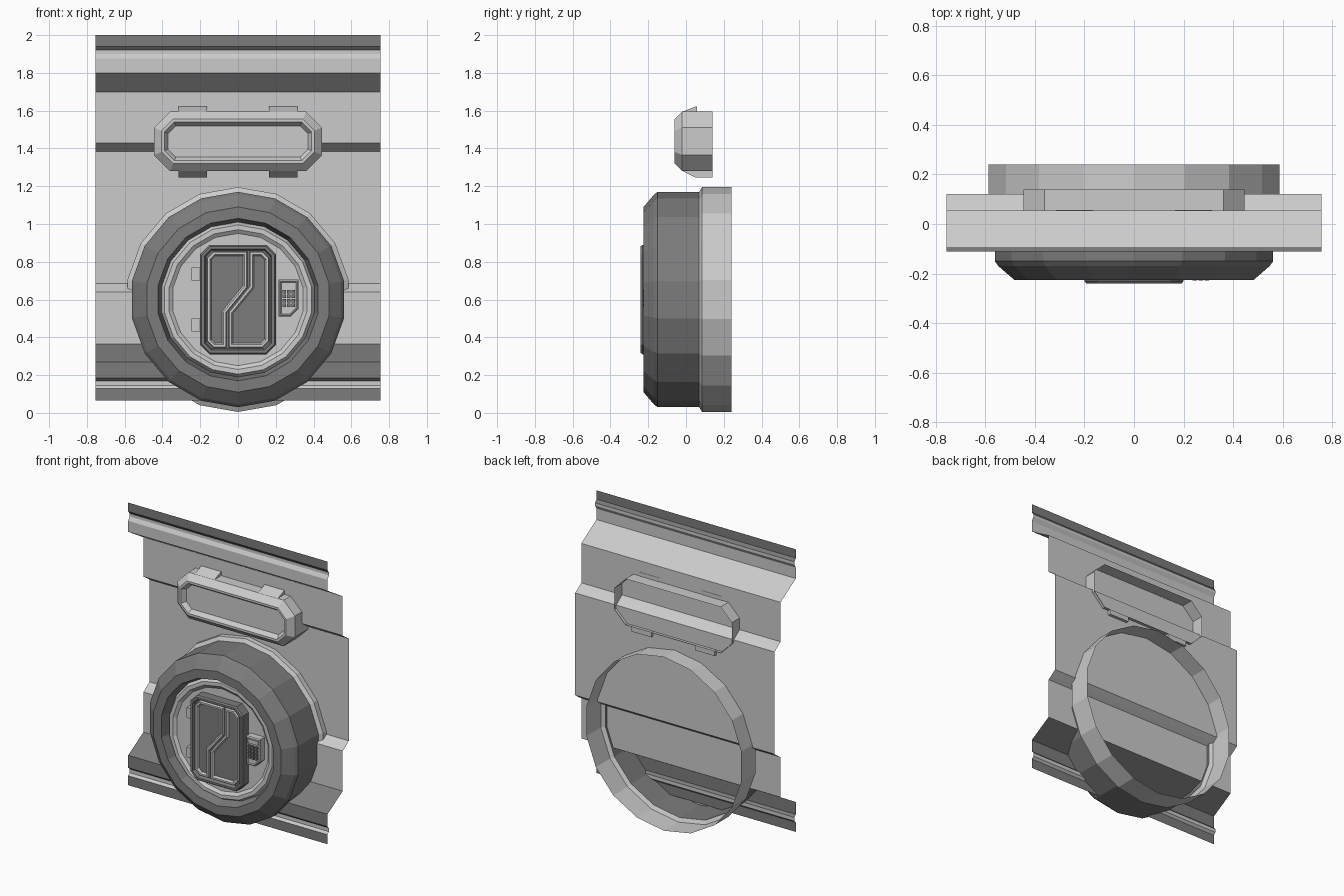
import bpy, bmesh, math
from mathutils import Vector

if "Cube" in bpy.data.objects:
    bpy.data.objects.remove(bpy.data.objects["Cube"])

# Grey tones
TONES = []
for tone_name, v in (("mid_grey", .56), ("dark_grey", .2), ("light_grey", .8)):
    m = bpy.data.materials.new(tone_name)
    m.diffuse_color = (v, v, v, 1)
    m.use_nodes = True
    m.node_tree.nodes["Principled BSDF"].inputs["Base Color"].default_value = m.diffuse_color
    TONES.append(m)
MID, DARK, LIGHT = range(3)


def make(name, verts, faces, tones=MID, fix=False):
    me = bpy.data.meshes.new(name)
    me.from_pydata(verts, [], faces)
    for m in TONES:
        me.materials.append(m)
    for i, p in enumerate(me.polygons):
        p.material_index = tones if isinstance(tones, int) else tones[i]
    if fix:
        bm = bmesh.new()
        bm.from_mesh(me)
        bmesh.ops.recalc_face_normals(bm, faces=bm.faces)
        bm.to_mesh(me)
        bm.free()
    ob = bpy.data.objects.new(name, me)
    bpy.context.collection.objects.link(ob)
    return ob


def inset(poly, d):
    # mitred inward offset of a counter-clockwise x-z outline
    out = []
    for i, p in enumerate(poly):
        p, a, b = Vector(p), Vector(poly[i - 1]), Vector(poly[(i + 1) % len(poly)])
        e1, e2 = (p - a).normalized(), (b - p).normalized()
        n1, n2 = Vector((-e1.y, e1.x)), Vector((-e2.y, e2.x))
        out.append(p + (n1 + n2) * d / (1 + n1.dot(n2)))
    return out


def stack(name, rings, tone=MID, cap_tone=None, cap=True):
    # rings: (outline, y) from back to front, bridged and closed at the last one
    n = len(rings[0][0])
    verts = [(p[0], y, p[1]) for poly, y in rings for p in poly]
    faces = [(r * n + i, r * n + (i + 1) % n, (r + 1) * n + (i + 1) % n, (r + 1) * n + i)
             for r in range(len(rings) - 1) for i in range(n)]
    tones = [tone] * len(faces)
    if cap:
        faces.append(tuple(range((len(rings) - 1) * n, len(rings) * n)))
        tones.append(tone if cap_tone is None else cap_tone)
    return make(name, verts, faces, tones)


def plate(name, poly, layers, tone=MID, cap_tone=None):
    return stack(name, [(inset(poly, d), y) for d, y in layers], tone, cap_tone)


def octagon(x0, x1, z0, z1, c):
    return [(x0 + c, z0), (x1 - c, z0), (x1, z0 + c), (x1, z1 - c),
            (x1 - c, z1), (x0 + c, z1), (x0, z1 - c), (x0, z0 + c)]


def box(name, x0, x1, z0, z1, back, front, tone=MID):
    return stack(name, [([(x0, z0), (x1, z0), (x1, z1), (x0, z1)], y) for y in (back, front)], tone)


def circle(r, n=18):
    return [(r * math.sin(-k * math.tau / n), 0.6 + r * math.cos(k * math.tau / n)) for k in range(n)]


def prism_x(name, prof, x0, x1):
    n = len(prof)
    verts = [(x, y, z) for x in (x0, x1) for y, z in prof]
    faces = [(i, (i + 1) % n, n + (i + 1) % n, n + i) for i in range(n)]
    faces += [tuple(range(n)), tuple(range(n, 2 * n))]
    return make(name, verts, faces, fix=True)


# Folded wall sheet with dark trim bands
prof = [(-.11, 2), (-.11, 1.94), (-.095, 1.92), (-.095, 1.9), (-.11, 1.875), (-.11, 1.8),
        (.055, 1.7), (.055, 1.43), (.085, 1.41), (.12, 1.385), (.12, .685), (.085, .66),
        (.055, .64), (.055, .365), (-.11, .27), (-.11, .185), (-.095, .17), (-.095, .145),
        (-.11, .13), (-.11, .065)]
make("wall_panel", [(x, y, z) for y, z in prof for x in (-.755, .755)],
     [(2 * i, 2 * i + 2, 2 * i + 3, 2 * i + 1) for i in range(len(prof) - 1)],
     [DARK if i in (0, 1, 13, 14, 15, 18) else MID for i in range(len(prof) - 1)])

# Round hatch: rear collar, heavy ring and recessed disc
stack("rear_collar", [(circle(r), y) for r, y in
                      ((.595, .24), (.595, .085), (.57, .07))], cap=False)
stack("hatch_ring", [(circle(r), y) for r, y in
                     ((.57, .07), (.57, -.15), (.555, -.17), (.49, -.225), (.43, -.225),
                      (.41, -.16))], DARK, cap=False)
stack("hatch_disc", [(circle(r), y) for r, y in
                     ((.41, -.16), (.395, -.185), (.37, -.185), (.35, -.17))])

# Door with two panels split by a zigzag seam
plate("door", octagon(-.2, .2, .31, .89, .05),
      [(0, -.165), (0, -.23), (.008, -.24), (.022, -.24), (.03, -.217)], DARK)
left = [(-.13, .345), (-.06, .345), (-.06, .53), (.05, .665), (.05, .855),
        (-.13, .855), (-.165, .82), (-.165, .38)]
right = [(-x, 1.2 - z) for x, z in left]
for side, poly in (("left", left), ("right", right)):
    plate("door_panel_" + side, poly,
          [(0, -.215), (.004, -.233), (.016, -.233), (.024, -.219)], MID, DARK)
for i, z in enumerate((.43, .7)):
    box(f"door_hinge_{i}", -.245, -.19, z, z + .07, -.165, -.205)

# Keypad
plate("keypad", [(.215, .51), (.28, .51), (.32, .55), (.32, .705), (.215, .705)],
      [(0, -.165), (0, -.215), (.006, -.222), (.01, -.222), (.014, -.216)])
box("keypad_screen", .232, .306, .662, .69, -.21, -.223, LIGHT)
for i in range(3):
    for j in range(4):
        x, z = .236 + i * .024, .56 + j * .024
        box(f"key_{i}_{j}", x, x + .018, z, z + .018, -.21, -.228, DARK)

# Window with frame and mounting tabs
plate("window", octagon(-.445, .445, 1.28, 1.595, .085),
      [(0, .14), (0, -.02), (.04, -.06), (.055, -.06), (.075, -.03)], MID, LIGHT)
for s, x in (("left", -.315), ("right", .165)):
    prism_x("top_tab_" + s, [(-.02, 1.594), (.05, 1.622), (.057, 1.622), (.057, 1.594)], x, x + .15)
    prism_x("bottom_tab_" + s, [(-.02, 1.281), (.05, 1.247), (.14, 1.247), (.14, 1.281)], x, x + .15)
